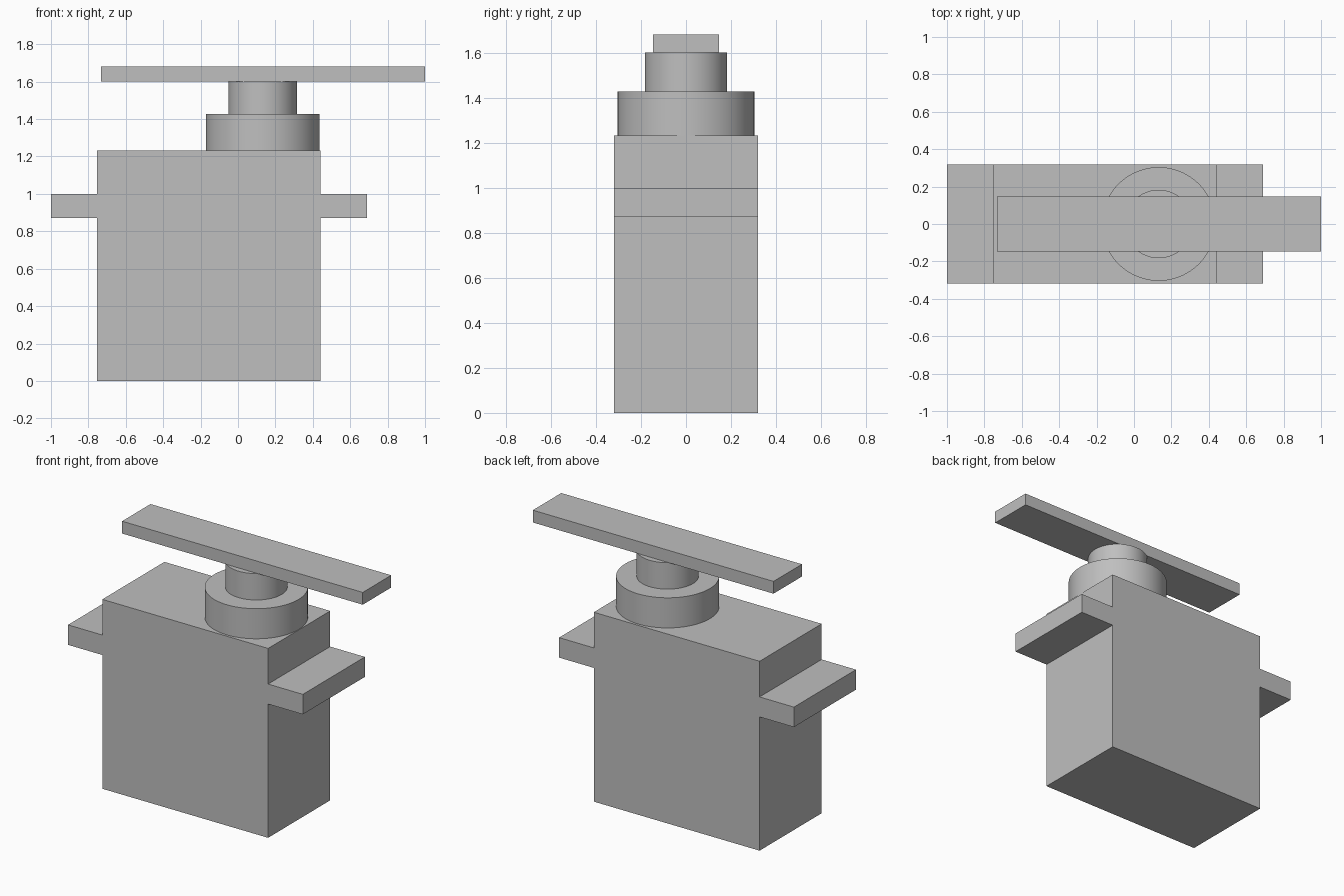
import bpy
import bmesh
import math

cube = bpy.data.objects.get("Cube")
if cube:
    bpy.data.objects.remove(cube, do_unlink=True)

# One plain grey plastic
grey = bpy.data.materials.new("grey_plastic")
grey.use_nodes = True
colour = (0.52, 0.52, 0.52, 1)
grey.diffuse_color = colour
grey.node_tree.nodes["Principled BSDF"].inputs["Base Color"].default_value = colour


def extrude_profile(name, points, y0, y1):
    """Extrude an x-z outline along y."""
    bm = bmesh.new()
    face = bm.faces.new([bm.verts.new((x, y0, z)) for x, z in points])
    ext = bmesh.ops.extrude_face_region(bm, geom=[face])
    verts = [g for g in ext["geom"] if isinstance(g, bmesh.types.BMVert)]
    bmesh.ops.translate(bm, vec=(0, y1 - y0, 0), verts=verts)
    bmesh.ops.recalc_face_normals(bm, faces=bm.faces)
    mesh = bpy.data.meshes.new(name)
    bm.to_mesh(mesh)
    bm.free()
    mesh.materials.append(grey)
    obj = bpy.data.objects.new(name, mesh)
    bpy.context.collection.objects.link(obj)
    return obj


def disc(name, radius, z0, z1):
    """Smooth round part on the output axis."""
    bpy.ops.mesh.primitive_cylinder_add(
        vertices=96, radius=radius, depth=z1 - z0,
        location=(AXIS_X, 0, (z0 + z1) / 2))
    obj = bpy.context.object
    obj.name = name
    obj.data.materials.append(grey)
    bpy.ops.object.shade_smooth_by_angle(angle=math.radians(30))
    return obj


AXIS_X = 0.132
LEFT, RIGHT, TOP = -0.753, 0.44, 1.232
TAB_LOW, TAB_HIGH = 0.87, 1.0

# Housing with a mounting tab on each side
extrude_profile("housing", [
    (LEFT, 0), (RIGHT, 0),
    (RIGHT, TAB_LOW), (0.69, TAB_LOW), (0.69, TAB_HIGH), (RIGHT, TAB_HIGH),
    (RIGHT, TOP), (LEFT, TOP),
    (LEFT, TAB_HIGH), (-1, TAB_HIGH), (-1, TAB_LOW), (LEFT, TAB_LOW),
], -0.319, 0.319)

# Stepped output shaft
disc("gear_collar", 0.304, TOP, 1.428)
disc("output_shaft", 0.183, 1.428, 1.6)

# Flat arm on top of the shaft
extrude_profile("arm", [(-0.732, 1.6), (1, 1.6), (1, 1.68), (-0.732, 1.68)],
                -0.146, 0.146)
